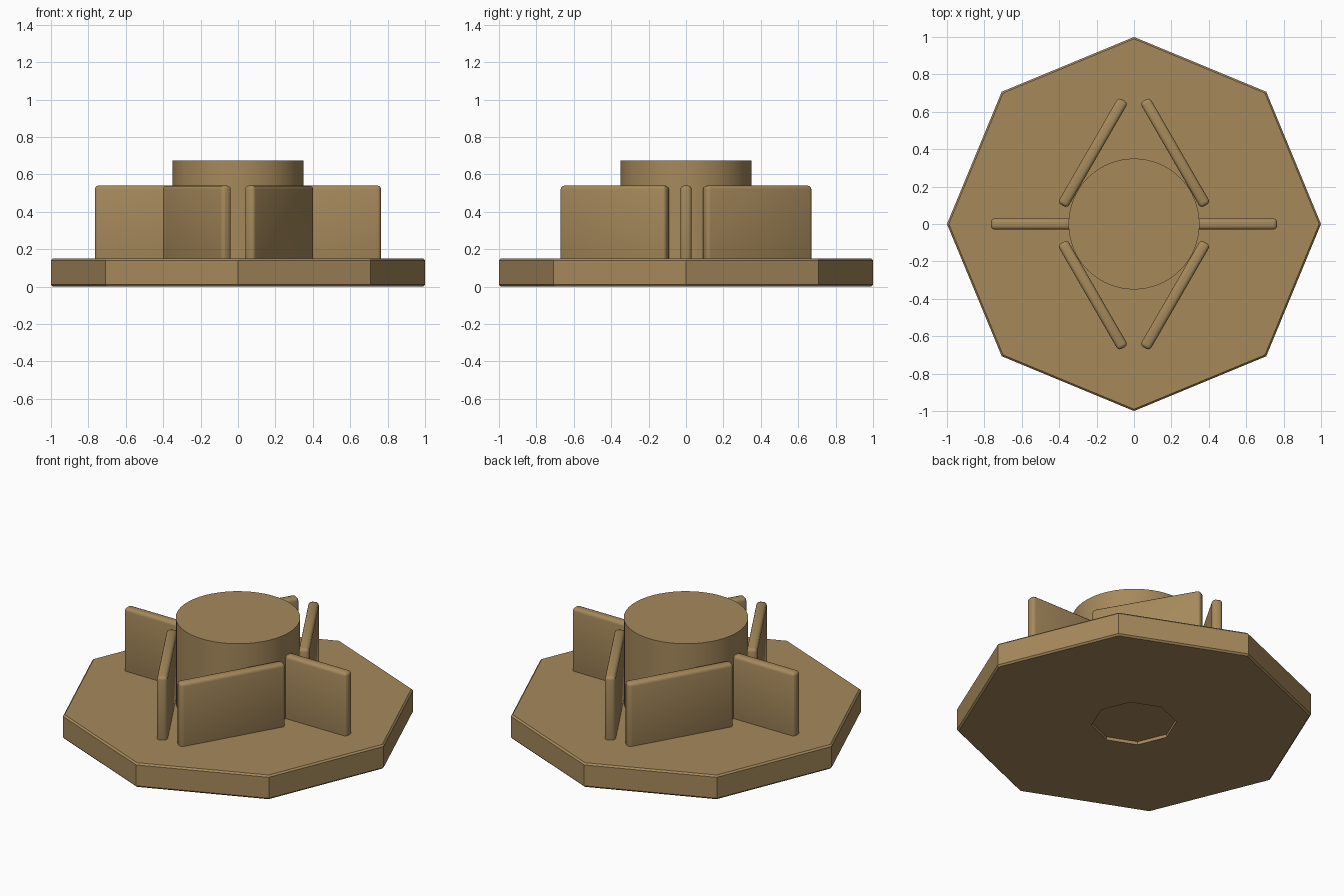
import bpy, bmesh, math
from mathutils import Matrix

if "Cube" in bpy.data.objects:
    bpy.data.objects.remove(bpy.data.objects["Cube"])

tan = bpy.data.materials.new("tan")
tan.diffuse_color = (0.38, 0.25, 0.105, 1)
tan.use_nodes = True
tan.node_tree.nodes["Principled BSDF"].inputs["Base Color"].default_value = tan.diffuse_color


def finish(name, bm):
    bmesh.ops.recalc_face_normals(bm, faces=bm.faces)
    mesh = bpy.data.meshes.new(name)
    bm.to_mesh(mesh)
    bm.free()
    mesh.materials.append(tan)
    obj = bpy.data.objects.new(name, mesh)
    bpy.context.collection.objects.link(obj)
    return obj


def stacked_rings(name, profile, sides):
    """Solid made from rings of (radius, z), capped at both ends."""
    bm = bmesh.new()
    rings = [[bm.verts.new((r * math.cos(math.tau * i / sides),
                            r * math.sin(math.tau * i / sides), z))
              for i in range(sides)] for r, z in profile]
    for a, b in zip(rings, rings[1:]):
        for i in range(sides):
            j = (i + 1) % sides
            bm.faces.new((a[i], a[j], b[j], b[i]))
    bm.faces.new(rings[0])
    bm.faces.new(rings[-1])
    return finish(name, bm)


# Octagonal base with chamfered rims and a shallow recess underneath
stacked_rings("base", [(0.24, 0.02), (0.24, 0), (0.99, 0), (1, 0.01),
                       (1, 0.14), (0.99, 0.15)], 8)

# Round hub
hub = stacked_rings("hub", [(0.35, 0.13), (0.35, 0.673)], 64)
for p in hub.data.polygons:
    p.use_smooth = len(p.vertices) == 4
for e in hub.data.edges:
    z0, z1 = (hub.data.vertices[v].co.z for v in e.vertices)
    e.use_edge_sharp = abs(z0 - z1) < 1e-5

# Six rounded fins, each turned opposite to its position around the hub
for i in range(6):
    angle = math.radians(60 * i)
    bm = bmesh.new()
    bmesh.ops.create_cube(bm, size=1, matrix=Matrix.Diagonal((0.65, 0.06, 0.42, 1)))
    bmesh.ops.bevel(bm, geom=bm.edges[:], offset=0.02, segments=3,
                    profile=0.5, affect='EDGES')
    fin = finish(f"fin_{i + 1}", bm)
    fin.location = (0.44 * math.cos(angle), 0.44 * math.sin(angle), 0.33)
    fin.rotation_euler.z = -angle
    bpy.ops.object.select_all(action='DESELECT')
    fin.select_set(True)
    bpy.context.view_layer.objects.active = fin
    bpy.ops.object.shade_smooth_by_angle(angle=math.radians(35))
